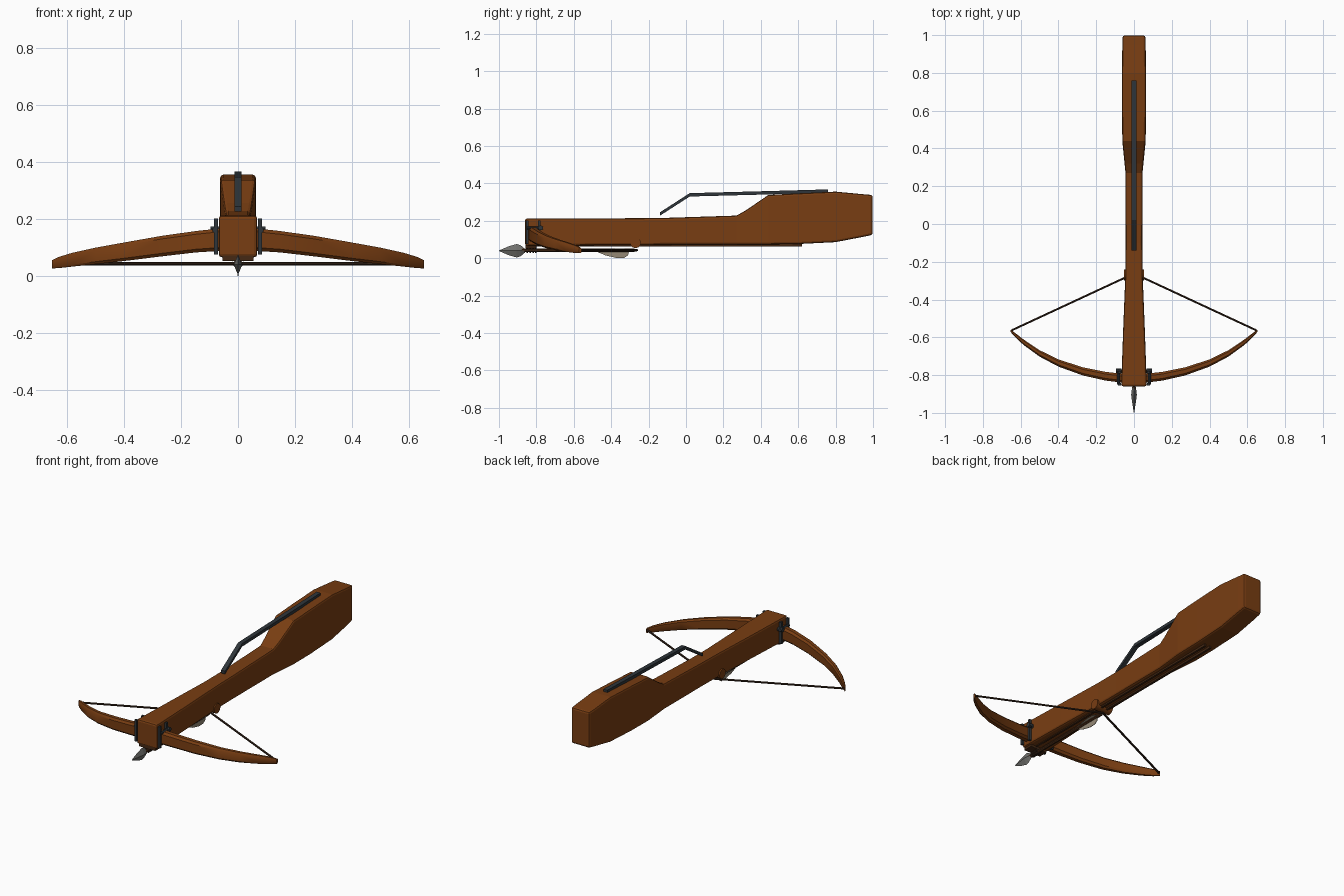
import bpy, bmesh, math
from mathutils import Vector

if "Cube" in bpy.data.objects:
    bpy.data.objects.remove(bpy.data.objects["Cube"])


def mat(name, c):
    m = bpy.data.materials.new(name)
    m.diffuse_color = (*c, 1)
    m.use_nodes = True
    m.node_tree.nodes["Principled BSDF"].inputs["Base Color"].default_value = m.diffuse_color
    return m


WOOD = mat("wood", (0.19, 0.047, 0.006))
DARK = mat("dark wood", (0.06, 0.022, 0.007))
METAL = mat("blued metal", (0.028, 0.036, 0.042))
STEEL = mat("steel", (0.16, 0.16, 0.15))
CORD = mat("cord", (0.035, 0.017, 0.009))
FEATHER = mat("feather", (0.30, 0.25, 0.18))


def finish(name, bm, m, bevel=0, smooth=False):
    bmesh.ops.recalc_face_normals(bm, faces=bm.faces)
    me = bpy.data.meshes.new(name)
    bm.to_mesh(me)
    bm.free()
    ob = bpy.data.objects.new(name, me)
    bpy.context.collection.objects.link(ob)
    me.materials.append(m)
    if bevel:
        b = ob.modifiers.new("bevel", 'BEVEL')
        b.width, b.segments, b.limit_method = bevel, 2, 'ANGLE'
        b.angle_limit = math.radians(40)
    if smooth:
        for p in me.polygons:
            p.use_smooth = True
        me.set_sharp_from_angle(angle=math.radians(40))
    return ob


def loft(name, rings, m, **kw):
    """Skin a list of equal-length point rings and cap both ends."""
    bm = bmesh.new()
    vs = [[bm.verts.new(p) for p in r] for r in rings]
    n = len(rings[0])
    for a, b in zip(vs, vs[1:]):
        for i in range(n):
            bm.faces.new((a[i], a[(i + 1) % n], b[(i + 1) % n], b[i]))
    bm.faces.new(vs[0])
    bm.faces.new(vs[-1])
    return finish(name, bm, m, **kw)


def box(name, x, y, z, m, **kw):
    rings = [[(x[0], t, z[0]), (x[1], t, z[0]), (x[1], t, z[1]), (x[0], t, z[1])] for t in y]
    return loft(name, rings, m, **kw)


def rod(name, a, b, r, m, sides=8):
    a, b = Vector(a), Vector(b)
    q = (b - a).to_track_quat('Z', 'Y')
    ring = [q @ Vector((r * math.cos(t), r * math.sin(t), 0))
            for t in (2 * math.pi * (i + 0.5) / sides for i in range(sides))]
    return loft(name, [[c + v for v in ring] for c in (a, b)], m, smooth=True)


# Stock: y, half width, bottom, top
stock = [(-0.86, 0.068, 0.066, 0.213), (-0.55, 0.057, 0.069, 0.213),
         (-0.25, 0.045, 0.071, 0.214), (-0.1, 0.044, 0.072, 0.216),
         (0.27, 0.045, 0.073, 0.228), (0.32, 0.050, 0.073, 0.256),
         (0.44, 0.062, 0.074, 0.338), (0.6, 0.063, 0.076, 0.347),
         (0.8, 0.063, 0.086, 0.356), (0.95, 0.062, 0.115, 0.342),
         (0.998, 0.060, 0.125, 0.338)]
loft("stock", [[(-w, y, b), (w, y, b), (w, y, t), (-w, y, t)] for y, w, b, t in stock],
     WOOD, bevel=0.011)

# Rails either side of the bolt groove, and the bolt rest
for s in (-1, 1):
    box("groove_rail", (s * 0.018 - 0.006, s * 0.018 + 0.006), (-0.855, 0.62), (0.063, 0.08), DARK)
box("bolt_rest", (-0.055, 0.055), (-0.858, -0.80), (0.053, 0.075), DARK, bevel=0.003)

# Limbs: x, front y, back y, bottom z, top z
limb = [(0.04, -0.843, -0.795, 0.090, 0.170), (0.15, -0.829, -0.783, 0.083, 0.158),
        (0.27, -0.802, -0.759, 0.069, 0.141), (0.4, -0.755, -0.717, 0.053, 0.118),
        (0.5, -0.702, -0.668, 0.042, 0.100), (0.585, -0.640, -0.611, 0.033, 0.081),
        (0.63, -0.598, -0.576, 0.028, 0.067), (0.654, -0.571, -0.559, 0.027, 0.055)]
for s in (-1, 1):
    rings = []
    for x, f, k, b, t in limb:
        d, h = (k - f) * 0.25, (t - b) * 0.15
        rings.append([(s * x, f + d, b), (s * x, k - d, b), (s * x, k, b + h), (s * x, k, t - h),
                      (s * x, k - d, t), (s * x, f + d, t), (s * x, f, t - h), (s * x, f, b + h)])
    loft("limb", rings, WOOD, smooth=True)
    # String half
    rod("string", (s * 0.648, -0.563, 0.043), (0, -0.262, 0.043), 0.006, CORD, 6)
    # Limb brackets with clamping pin
    for y in (-0.848, -0.785):
        box("limb_bracket", (s * 0.077 - 0.007, s * 0.077 + 0.007), (y - 0.007, y + 0.007),
            (0.075, 0.203), METAL)
    rod("bracket_pin", (s * 0.082, -0.85, 0.162), (s * 0.082, -0.765, 0.162), 0.009, METAL)
    rod("pin_head", (s * 0.066, -0.777, 0.162), (s * 0.096, -0.777, 0.162), 0.013, METAL)

# Nut that holds the string
rod("string_nut", (-0.053, -0.27, 0.083), (0.053, -0.27, 0.083), 0.029, WOOD, 14)

# Trigger lever: bent flat bar
lever = [(-0.14, 0.236), (0.02, 0.339), (0.40, 0.349), (0.76, 0.359)]
loft("trigger_lever", [[(-0.013, y, z - 0.009), (0.013, y, z - 0.009),
                        (0.013, y, z + 0.009), (-0.013, y, z + 0.009)] for y, z in lever], METAL)

# Bolt: shaft, binding rings, leaf-shaped head
rod("bolt_shaft", (0, -0.88, 0.042), (0, -0.275, 0.042), 0.010, DARK)
for i in range(4):
    y = -0.852 + i * 0.015
    rod("bolt_binding", (0, y, 0.043), (0, y + 0.008, 0.043), 0.017, CORD)
head = [(-0.999, 0.001, 0.002), (-0.95, 0.009, 0.023), (-0.905, 0.015, 0.036),
        (-0.885, 0.013, 0.030), (-0.862, 0.009, 0.011)]
loft("bolt_head", [[(-w, y, 0.04), (0, y, 0.04 - h), (w, y, 0.04), (0, y, 0.04 + h)]
                   for y, w, h in head], STEEL)

# Feather vanes: one down, two angled up beside the stock underside
vane = [(-0.475, 0.008), (-0.43, 0.027), (-0.37, 0.041), (-0.33, 0.040), (-0.31, 0.026), (-0.305, 0.008)]
for a, k in ((-90, 1), (20, 0.55), (160, 0.55)):
    u = Vector((math.cos(math.radians(a)), 0, math.sin(math.radians(a))))
    n = Vector((-u.z, 0, u.x)) * 0.0015
    rings = []
    for y, r in vane:
        c = Vector((0, y, 0.042))
        e = c + u * max(r * k, 0.008)
        rings.append([c - n, e - n, e + n, c + n])
    loft("bolt_vane", rings, FEATHER)
